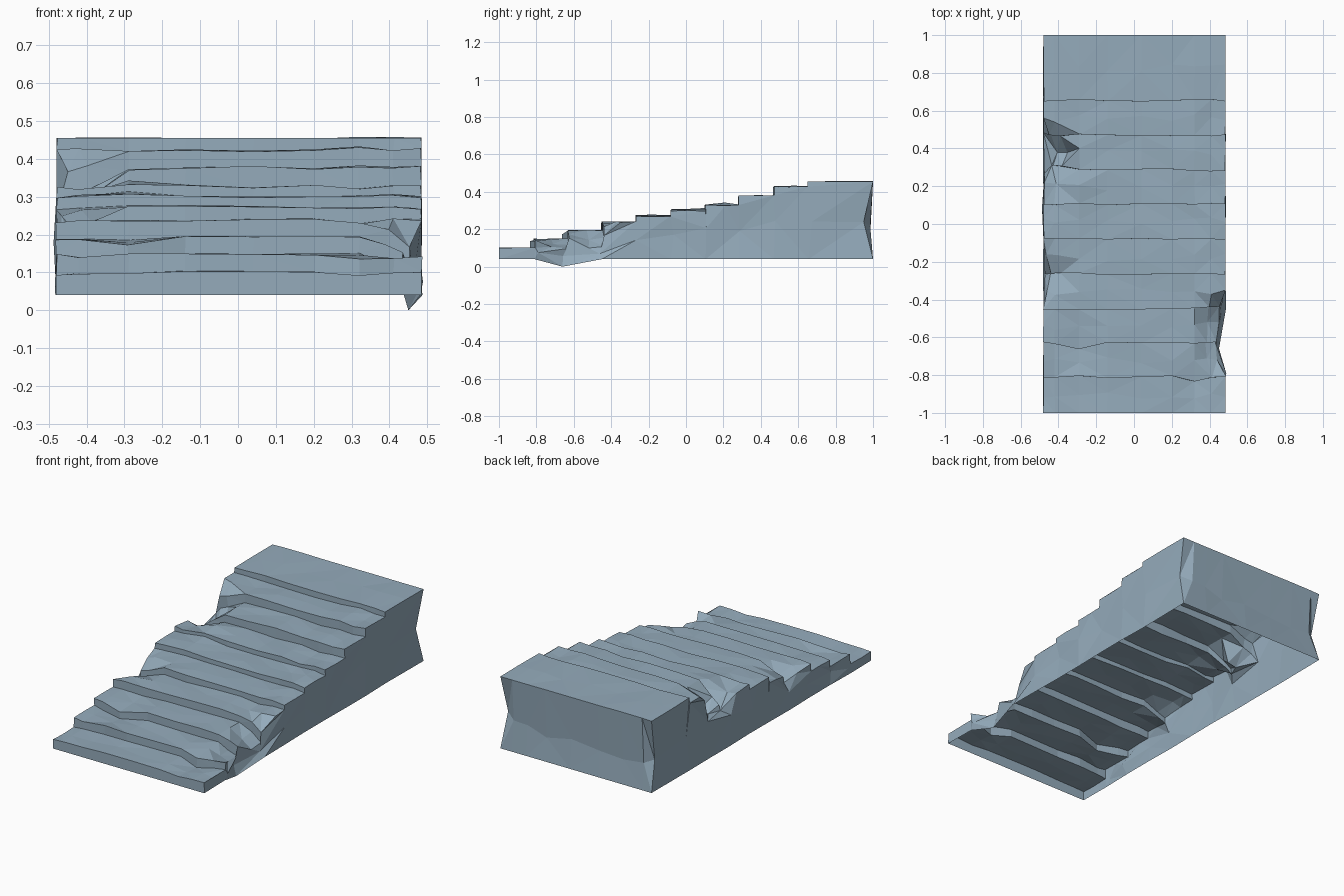
import bpy, bmesh, random
from mathutils import Vector

if "Cube" in bpy.data.objects:
    bpy.data.objects.remove(bpy.data.objects["Cube"])

random.seed(4)
BASE = 0.04
# riser positions and tread heights, front to back
RISER_Y = [-1.0, -0.81, -0.63, -0.45, -0.265, -0.08, 0.105, 0.285, 0.47, 0.655, 1.0]
TREAD_Z = [0.098, 0.145, 0.191, 0.235, 0.272, 0.302, 0.325, 0.376, 0.425, 0.455]
COLS = [-0.48, -0.42, -0.29, -0.14, 0.04, 0.2, 0.32, 0.41, 0.485]
N = len(TREAD_Z)

# broken spots: centre, radius, push
CHIPS = [
    ((-0.48, 0.38, 0.38), 0.14, (0.07, 0.0, -0.13)),
    ((-0.42, 0.29, 0.35), 0.12, (0.02, 0.03, -0.04)),
    ((-0.29, 0.19, 0.33), 0.10, (0.0, 0.0, 0.02)),
    ((-0.48, -0.265, 0.26), 0.13, (0.04, 0.0, -0.05)),
    ((0.485, -0.50, 0.20), 0.12, (-0.04, 0.02, -0.10)),
    ((0.485, -0.66, 0.15), 0.12, (-0.06, 0.0, -0.05)),
    ((0.32, -0.81, 0.12), 0.12, (0.0, -0.02, -0.015)),
    ((-0.29, -0.63, 0.17), 0.13, (0.0, -0.03, -0.015)),
]


def worn(x, y, z):
    """Move a point by the chips around it."""
    p = Vector((x, y, z))
    out = p.copy()
    for c, r, push in CHIPS:
        d = (p - Vector(c)).length / r
        if d < 1:
            out += Vector(push) * (1 - d * d)
    return out


def jit(a):
    return random.uniform(-a, a)


bm = bmesh.new()


def vert(x, y, z):
    return bm.verts.new(worn(x, y, z))


# stepped surface: each column runs up the front, over the treads and down the back
columns = []
for x in COLS:
    col = [vert(x, -1.0, BASE)]
    y = -1.0
    for k in range(N):
        y2 = RISER_Y[k + 1] + (jit(0.006) if k < N - 1 else 0)
        z = TREAD_Z[k] + (jit(0.006) if k < N - 1 else 0)
        col.append(vert(x + jit(0.004), y, z))                           # nose
        col.append(vert(x, (y + y2) / 2 + jit(0.02), z + jit(0.004)))    # tread middle
        col.append(vert(x, y2, z + jit(0.002)))                          # foot of next riser
        y = y2
    edge = abs(x) > 0.45
    col.append(vert(x * (0.97 if edge else 1), 0.95 if edge else 0.985, 0.2 + jit(0.04)))
    col.append(vert(x, 1.0, BASE))
    columns.append(col)

for a, b in zip(columns, columns[1:]):
    for i in range(len(a) - 1):
        bm.faces.new((a[i], b[i], b[i + 1], a[i + 1]))

# side walls: a bottom edge and an uneven middle line below the step outline
for col, s in ((columns[0], -1), (columns[-1], 1)):
    x = col[0].co.x
    bottom, middle = [col[0]], [None]
    for k in range(1, N):
        yk = RISER_Y[k]
        bottom.append(vert(x + jit(0.004), yk, BASE))
        middle.append(vert(x - s * random.uniform(-0.008, 0.015), yk + jit(0.03),
                           BASE + (TREAD_Z[k - 1] - BASE) * random.uniform(0.5, 0.65)))
    if s > 0:
        bottom[2].co = (0.45, -0.66, 0.0)      # broken foot hanging below the base
    bottom.append(col[-1])
    middle.append(col[-2])
    for k in range(N):
        nose, mid, foot = col[1 + 3 * k:4 + 3 * k]
        upper = [middle[k + 1], foot, mid, nose]
        if k == 0:
            loops = [[bottom[0], bottom[1], middle[1], foot, mid, nose]]
        else:
            loops = [[bottom[k], bottom[k + 1], middle[k + 1], middle[k]],
                     upper + [col[3 * k], middle[k]]]
        for loop in loops:
            bm.faces.new(loop if s > 0 else loop[::-1])

bmesh.ops.triangulate(bm, faces=bm.faces[:], ngon_method='BEAUTY')

mesh = bpy.data.meshes.new("stone_steps")
bm.to_mesh(mesh)
bm.free()
steps = bpy.data.objects.new("stone_steps", mesh)
bpy.context.collection.objects.link(steps)

# one blue-grey stone colour
stone = bpy.data.materials.new("blue_grey_stone")
stone.diffuse_color = (0.30, 0.41, 0.50, 1)
stone.use_nodes = True
stone.node_tree.nodes["Principled BSDF"].inputs["Base Color"].default_value = stone.diffuse_color
mesh.materials.append(stone)
